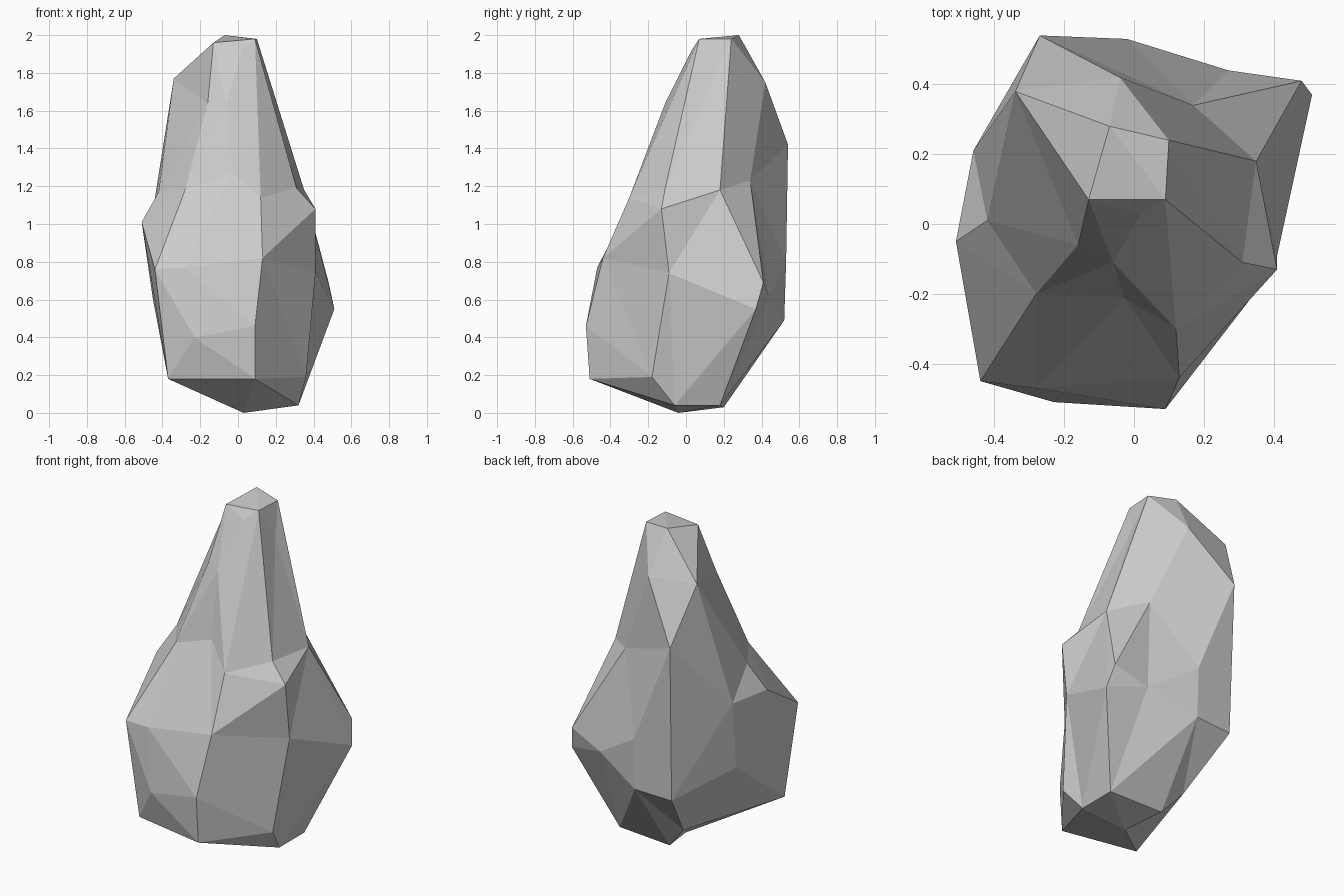
import bpy
import bmesh
from mathutils import Vector

default_cube = bpy.data.objects.get("Cube")
if default_cube:
    bpy.data.objects.remove(default_cube, do_unlink=True)


def make_material(name, colour):
    material = bpy.data.materials.new(name)
    material.use_nodes = True
    material.diffuse_color = colour
    shader = next(n for n in material.node_tree.nodes if n.type == 'BSDF_PRINCIPLED')
    shader.inputs["Base Color"].default_value = colour
    return material


# Corners of the boulder in hundredths of a unit, in bands from the ground up
foot = [(3, -4, 0), (32, -6, 4), (32, 18, 4), (-3, 20, 3), (-15, 24, 17),
        (-37, -42, 18), (9, -51, 18), (36, -18, 19)]
belly = [(-23, -51, 40), (9, -53, 46), (51, 37, 55), (27, 44, 61),
         (-2, 52, 49), (-26, 51, 48), (-45, 16, 60)]
waist = [(48, 41, 69), (41, -9, 74), (-44, -45, 76), (-28, -47, 77),
         (13, -44, 82), (-2, 53, 80), (-51, -5, 101), (-46, 21, 101)]
shoulder = [(41, -13, 108), (12, -30, 114), (-42, 1, 117), (-28, -20, 118),
            (35, 18, 118), (31, -11, 119), (17, 34, 123), (-3, -21, 127)]
neck = [(-27, 54, 142), (-6, -11, 164), (-16, -6, 164), (7, 1, 171),
        (-4, 42, 175), (-34, 38, 177), (14, 16, 180)]
crown = [(2, 3, 192), (-13, 7, 196), (9, 7, 198), (10, 24, 198), (-7, 28, 200)]


def rounded(point):
    """Swell a corner towards a ball, so that hollows also join the hull."""
    lean = 0.2 * max(0, point.z - 1)
    offset = Vector((point.x, point.y - lean, (point.z - 0.95) / 2))
    return offset.normalized() * offset.length ** 0.25


def build_boulder(name, bands, material):
    corners = [Vector(corner) / 100 for band in bands for corner in band]
    bm = bmesh.new()
    home = {}
    for corner in corners:
        vert = bm.verts.new(rounded(corner))
        home[vert] = corner

    # Skin the swollen corners, then let each one settle back in place
    bmesh.ops.convex_hull(bm, input=list(bm.verts), use_existing_faces=False)
    loose = [vert for vert in bm.verts if not vert.link_faces]
    bmesh.ops.delete(bm, geom=loose, context='VERTS')
    for vert in bm.verts:
        vert.co = home[vert]
    bmesh.ops.recalc_face_normals(bm, faces=list(bm.faces))

    mesh = bpy.data.meshes.new(name)
    bm.to_mesh(mesh)
    bm.free()
    mesh.materials.append(material)
    boulder = bpy.data.objects.new(name, mesh)
    bpy.context.collection.objects.link(boulder)
    return boulder


# One flat-faced standing stone
stone_grey = make_material("stone grey", (0.6, 0.6, 0.6, 1))
build_boulder("boulder", [foot, belly, waist, shoulder, neck, crown], stone_grey)
